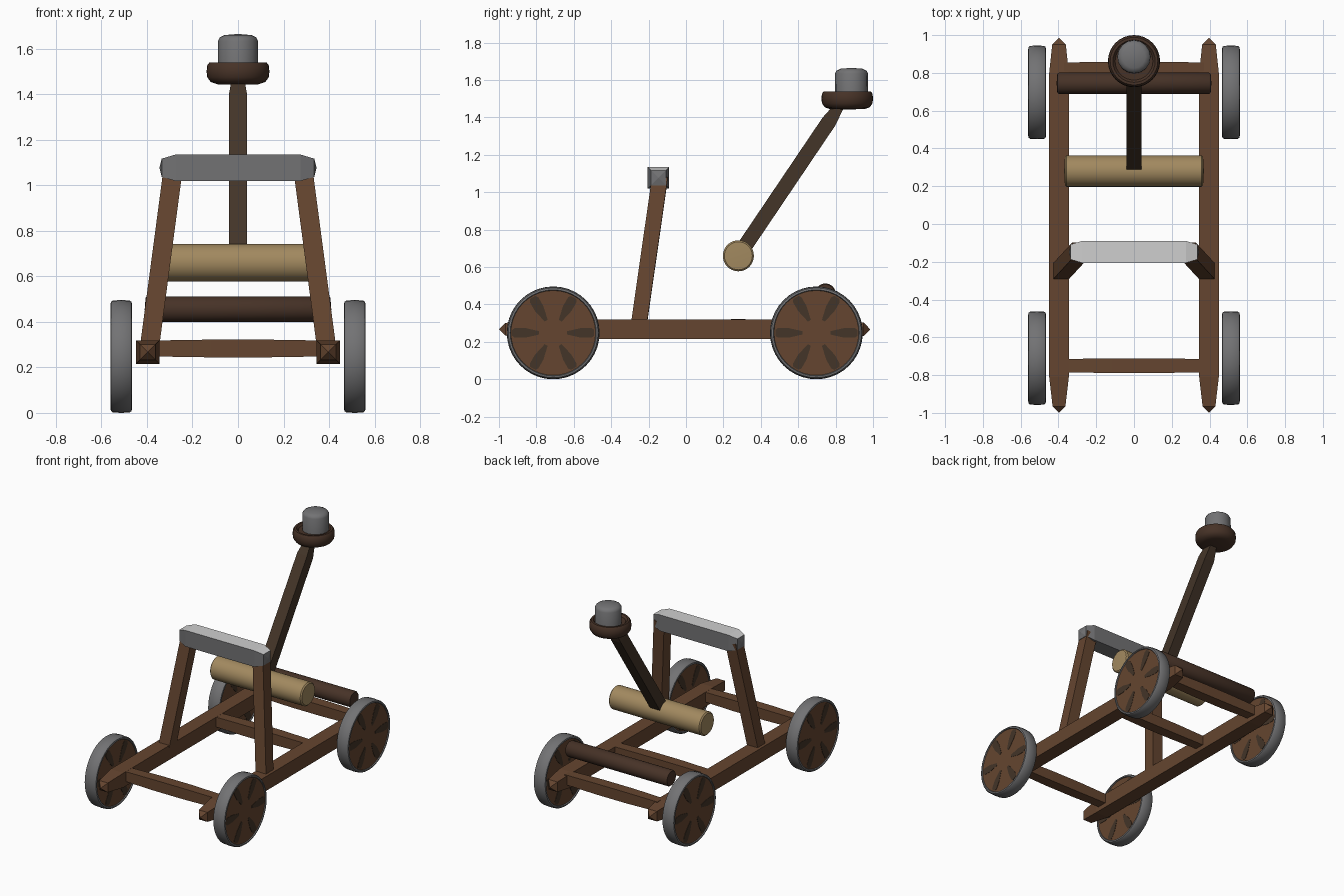
import bpy, bmesh, math
from mathutils import Vector, Matrix

if "Cube" in bpy.data.objects:
    bpy.data.objects.remove(bpy.data.objects["Cube"])


def material(name, rgb):
    m = bpy.data.materials.new(name)
    m.diffuse_color = (*rgb, 1)
    m.use_nodes = True
    m.node_tree.nodes["Principled BSDF"].inputs["Base Color"].default_value = m.diffuse_color
    return m


WOOD = material("brown wood", (0.13, 0.06, 0.029))
DARK = material("dark wood", (0.062, 0.032, 0.02))
ARM = material("smoked wood", (0.056, 0.035, 0.021))
TAN = material("tan wood", (0.36, 0.25, 0.115))
GREY = material("grey metal", (0.17, 0.17, 0.175))
LIGHT = material("light grey", (0.62, 0.62, 0.62))


def finish(name, bm, *mats, smooth=False):
    bmesh.ops.remove_doubles(bm, verts=bm.verts, dist=1e-5)
    bmesh.ops.recalc_face_normals(bm, faces=bm.faces)
    me = bpy.data.meshes.new(name)
    bm.to_mesh(me)
    bm.free()
    for m in mats:
        me.materials.append(m)
    ob = bpy.data.objects.new(name, me)
    bpy.context.collection.objects.link(ob)
    if smooth:
        bpy.ops.object.select_all(action='DESELECT')
        ob.select_set(True)
        bpy.context.view_layer.objects.active = ob
        bpy.ops.object.shade_smooth_by_angle(angle=math.radians(40))
    return ob


def bar(name, a, b, stations, ref, *mats):
    """Square beam from a to b; stations are (distance along, half width)."""
    a, b = Vector(a), Vector(b)
    d = (b - a).normalized()
    u = d.cross(Vector(ref)).normalized()
    v = d.cross(u)
    bm = bmesh.new()
    rings = [[bm.verts.new(a + d * t + u * h * i + v * h * j)
              for i, j in ((-1, -1), (1, -1), (1, 1), (-1, 1))] for t, h in stations]
    for r, s in zip(rings, rings[1:]):
        for k in range(4):
            bm.faces.new((r[k], r[(k + 1) % 4], s[(k + 1) % 4], s[k]))
    bm.faces.new(rings[0])
    bm.faces.new(rings[-1])
    return finish(name, bm, *mats)


def lathe(name, profile, loc, mat, along_x=False, sides=32):
    """Turned part; profile is (radius, position along the axis)."""
    mx = Matrix.Translation(loc)
    if along_x:
        mx = mx @ Matrix.Rotation(math.pi / 2, 4, 'Y')
    bm = bmesh.new()
    vs = [bm.verts.new((r, 0, h)) for r, h in profile]
    es = [bm.edges.new(p) for p in zip(vs, vs[1:])]
    bmesh.ops.spin(bm, geom=vs + es, cent=(0, 0, 0), axis=(0, 0, 1),
                   angle=2 * math.pi, steps=sides, use_duplicate=False)
    bm.transform(mx)
    return finish(name, bm, mat, smooth=True)


# Side rails with pointed ends, and leaning posts
for s, side in ((-1, "left"), (1, "right")):
    x = 0.397 * s
    bar(side + "_rail", (x, -1, 0.267), (x, 0.985, 0.267),
        [(0, 0.0001), (0.035, 0.034), (0.19, 0.052), (1.8, 0.052), (1.95, 0.036), (1.985, 0.0001)],
        (0, 0, 1), WOOD)
    a, b = Vector((0.394 * s, -0.258, 0.25)), Vector((0.284 * s, -0.139, 1.08))
    bar(side + "_post", a, b, [(0, 0.042), ((b - a).length, 0.042)], (0, 1, 0), WOOD)

# Cross members, slightly thinner at their ends
for name, y in (("front", -0.75), ("middle", 0.28), ("back", 0.82)):
    bar(name + "_crossbar", (-0.37, y, 0.283), (0.37, y, 0.283),
        [(0, 0.035), (0.25, 0.039), (0.49, 0.039), (0.74, 0.035)], (0, 0, 1), WOOD)

# Padded stop beam with a pale upper side
beam = bar("stop_beam", (-0.345, -0.148, 1.077), (0.345, -0.148, 1.077),
           [(0, 0.0001), (0.01, 0.04), (0.07, 0.058), (0.62, 0.058), (0.68, 0.04), (0.69, 0.0001)],
           (0, 0, 1), GREY, LIGHT)
for p in beam.data.polygons:
    if p.normal.z > 0.7:
        p.material_index = 1

# Rollers
for name, r, h, y, z, mat in (("pivot_roller", 0.083, 0.37, 0.28, 0.66, TAN),
                              ("winch_roller", 0.056, 0.41, 0.745, 0.456, DARK)):
    lathe(name, [(0, -h), (r * 0.9, -h + 0.004), (r, -h + 0.012),
                 (r, h - 0.012), (r * 0.9, h - 0.004), (0, h)], (0, y, z), mat, True)

# Throwing arm, cup and load
bar("throwing_arm", (0, 0.28, 0.66), (0, 0.84, 1.49),
    [(0, 0.04), (0.865, 0.04), (0.95, 0.028), (0.99, 0.022)], (1, 0, 0), ARM)
lathe("cup", [(0, 1.443), (0.09, 1.444), (0.12, 1.454), (0.135, 1.475), (0.138, 1.5),
              (0.135, 1.527), (0.126, 1.539), (0.112, 1.539), (0.1, 1.525), (0, 1.52)],
      (0, 0.862, 0), DARK)
lathe("stone", [(0, 1.5), (0.089, 1.5), (0.088, 1.635), (0.08, 1.65), (0.06, 1.66), (0, 1.665)],
      (0, 0.885, 0), GREY, sides=16)

# Wheels: metal tyre, wooden disc, six dark petals on both faces
petal = ((0.075, -0.009), (0.15, -0.026), (0.205, -0.026), (0.219, -0.016),
         (0.219, 0.016), (0.205, 0.026), (0.15, 0.026), (0.075, 0.009))
for sx, side in ((-1, "left"), (1, "right")):
    for y, end in ((-0.71, "front"), (0.697, "back")):
        name, c = f"{end}_{side}_wheel", Vector((0.513 * sx, y, 0.248))
        lathe(name + "_tyre", [(0.226, -0.04), (0.23, -0.047), (0.24, -0.045), (0.246, -0.037),
                               (0.248, 0), (0.246, 0.037), (0.24, 0.045), (0.23, 0.047),
                               (0.226, 0.04), (0.226, -0.04)], c, GREY, True, 40)
        lathe(name + "_disc", [(0, -0.041), (0.228, -0.041), (0.228, 0.041), (0, 0.041)],
              c, WOOD, True, 40)
        bm = bmesh.new()
        for face in (-1, 1):
            for k in range(6):
                rot = Matrix.Rotation(k * math.pi / 3, 3, 'X')
                pts = [c + rot @ Vector((face * 0.041, r, w)) for r, w in petal]
                low = [bm.verts.new(p) for p in pts]
                top = [bm.verts.new(p + Vector((face * 0.002, 0, 0))) for p in pts]
                bm.faces.new(top)
                for i in range(8):
                    j = (i + 1) % 8
                    bm.faces.new((low[i], low[j], top[j], top[i]))
        finish(name + "_petals", bm, ARM)
        # Open plates have no inside, so orient each outer face away from the hub
        me = bpy.data.objects[name + "_petals"].data
        bm = bmesh.new()
        bm.from_mesh(me)
        for f in bm.faces:
            if len(f.verts) == 8 and f.normal.x * (f.calc_center_median().x - c.x) < 0:
                f.normal_flip()
        bm.to_mesh(me)
        bm.free()
